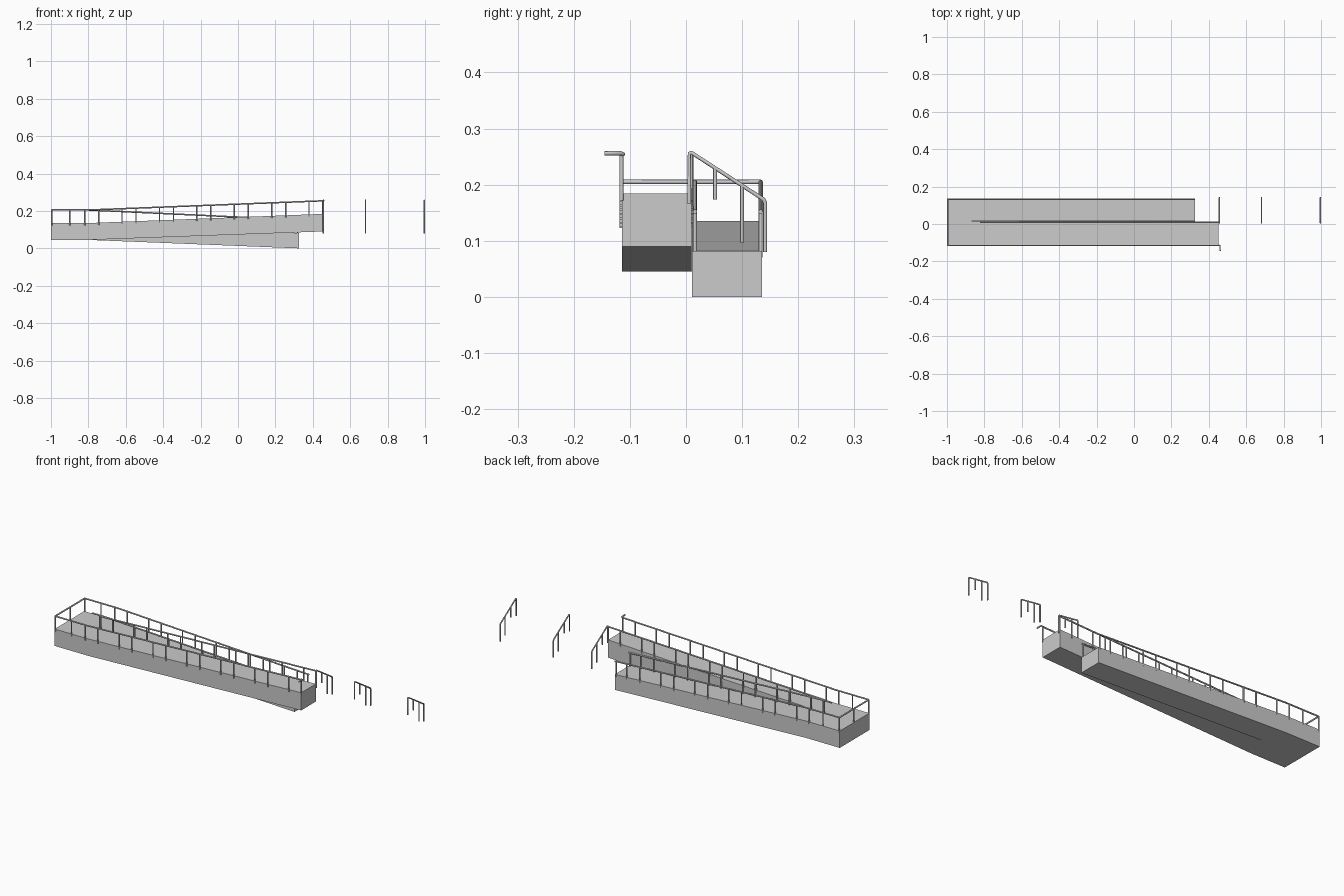
import bpy, bmesh
from mathutils import Vector

if "Cube" in bpy.data.objects:
    bpy.data.objects.remove(bpy.data.objects["Cube"])

R = 0.0036            # tube radius
RAIL_H = 0.070        # rail height above the deck
LAND_X = -0.80        # where the turning landing ends
UP_END, LOW_END = 0.452, 0.325


def lerp(a, b, t):
    return a + (b - a) * t


def upper_top(x):
    return lerp(0.135, 0.184, max(0, (x - LAND_X) / (UP_END - LAND_X)))


def lower_top(x):
    return lerp(0.135, 0.082, max(0, (x - LAND_X) / (LOW_END - LAND_X)))


def prism(name, profile, y0, y1):
    """Extrude an x-z profile along y."""
    bm = bmesh.new()
    face = bm.faces.new([bm.verts.new((x, y0, z)) for x, z in profile])
    ext = bmesh.ops.extrude_face_region(bm, geom=[face])
    verts = [v for v in ext["geom"] if isinstance(v, bmesh.types.BMVert)]
    bmesh.ops.translate(bm, verts=verts, vec=(0, y1 - y0, 0))
    bmesh.ops.recalc_face_normals(bm, faces=bm.faces)
    me = bpy.data.meshes.new(name)
    bm.to_mesh(me)
    bm.free()
    ob = bpy.data.objects.new(name, me)
    bpy.context.collection.objects.link(ob)
    return ob


def tubes(name, paths, radius=R):
    """One curve object holding several round tubes."""
    cu = bpy.data.curves.new(name, 'CURVE')
    cu.dimensions = '3D'
    cu.bevel_depth = radius
    cu.bevel_resolution = 2
    cu.use_fill_caps = True
    for path in paths:
        sp = cu.splines.new('POLY')
        sp.points.add(len(path) - 1)
        for p, co in zip(sp.points, path):
            p.co = (*co, 1)
    ob = bpy.data.objects.new(name, cu)
    bpy.context.collection.objects.link(ob)
    return ob


def ramp(name, y0, y1, end, top, bottom_end, count):
    """Row of sloped deck sections leading away from the landing."""
    for i in range(count):
        a = lerp(LAND_X, end, i / count)
        b = lerp(LAND_X, end, (i + 1) / count)
        ba = lerp(0.045, bottom_end, i / count)
        bb = lerp(0.045, bottom_end, (i + 1) / count)
        prism(f"{name}_section_{i + 1}",
              [(a, ba), (b, bb), (b, top(b)), (a, top(a))], y0, y1)


def side_rail(name, y, start, end, top, posts):
    """Top rail following the deck, with posts fixed to the deck edge."""
    path = [(start, y, top(start) + RAIL_H)]
    if start < LAND_X:
        path.append((LAND_X, y, top(LAND_X) + RAIL_H))
    path.append((end, y, top(end) + RAIL_H))
    tubes(name + "_top_rail", [path], R * 1.1)
    tubes(name + "_posts", [[(x, y, top(x) - 0.012), (x, y, top(x) + RAIL_H)]
                            for x in posts if start - 0.001 <= x <= end + 0.001])


# landing and the two ramps
prism("turning_landing", [(-1, 0.045), (LAND_X, 0.045), (LAND_X, 0.135), (-1, 0.135)],
      -0.114, 0.135)
ramp("upper_ramp", -0.114, 0.010, UP_END, upper_top, 0.090, 6)
ramp("lower_ramp", 0.011, 0.135, LOW_END, lower_top, 0.0, 6)

# railings along both edges of each ramp
pairs = [x for k in range(7) for x in (0.38 - 0.2 * k, 0.255 - 0.2 * k)]
outer = [-0.996, -0.9] + [x for x in pairs if x > -0.85]
inner = [x for x in pairs if x > -0.85]
side_rail("front_railing", -0.115, -0.996, UP_END, upper_top, outer + [UP_END])
side_rail("upper_inner_railing", 0.009, -0.82, UP_END, upper_top, inner + [UP_END])
side_rail("lower_inner_railing", 0.016, -0.87, LOW_END, lower_top, inner + [0.318])
side_rail("back_railing", 0.133, -0.996, LOW_END, lower_top, outer + [0.318])

# railing across the landing end
tubes("landing_end_rail", [[(-0.996, -0.115, 0.205), (-0.996, 0.133, 0.205)]], R * 1.1)
tubes("landing_end_post", [[(-0.996, 0.011, 0.125), (-0.996, 0.011, 0.205)]])

# handrail return at the top of the front railing
tubes("front_rail_return", [[(UP_END, -0.112, 0.254), (0.460, -0.116, 0.256),
                             (0.460, -0.145, 0.256)]], R * 1.1)

# three free-standing stair handrails
for i, x in enumerate((0.456, 0.682, 0.996)):
    tubes(f"stair_handrail_{i + 1}", [
        [(x, 0.006, 0.166), (x, 0.006, 0.256), (x, 0.010, 0.257),
         (x, 0.138, 0.174), (x, 0.141, 0.168), (x, 0.141, 0.080)],
        [(x, 0.052, 0.174), (x, 0.052, 0.230)],
        [(x, 0.100, 0.097), (x, 0.100, 0.198)]])
